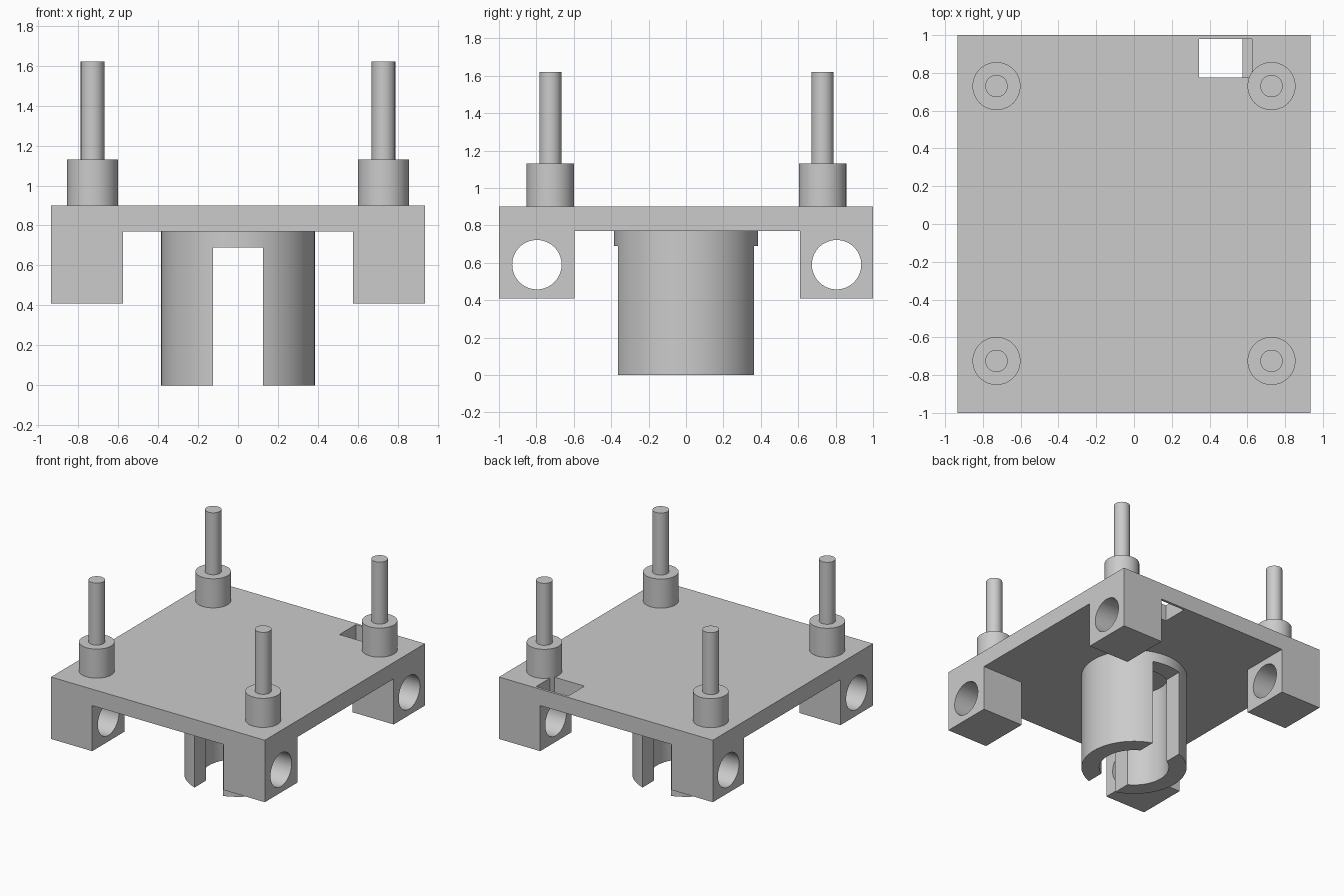
import bpy

if "Cube" in bpy.data.objects:
    bpy.data.objects.remove(bpy.data.objects["Cube"], do_unlink=True)

grey = bpy.data.materials.new("plain_grey")
grey.use_nodes = True
colour = (0.6, 0.6, 0.6, 1)
grey.diffuse_color = colour
grey.node_tree.nodes["Principled BSDF"].inputs["Base Color"].default_value = colour


def finish(name):
    obj = bpy.context.object
    obj.name = name
    obj.data.materials.append(grey)
    bpy.ops.object.transform_apply(location=True, rotation=True, scale=True)
    return obj


def box(name, x, y, z):
    """Box from (low, high) ranges on each axis."""
    bpy.ops.mesh.primitive_cube_add(size=1, location=[sum(r) / 2 for r in (x, y, z)])
    bpy.context.object.scale = [r[1] - r[0] for r in (x, y, z)]
    return finish(name)


def rod(name, centre, radius, length, rotation=(0, 0, 0)):
    bpy.ops.mesh.primitive_cylinder_add(vertices=64, radius=radius, depth=length,
                                        location=centre, rotation=rotation)
    return finish(name)


def upright(name, x, y, radius, low, high):
    return rod(name, (x, y, (low + high) / 2), radius, high - low)


def combine(obj, other, operation):
    """Apply a boolean and remove the helper object."""
    mod = obj.modifiers.new("boolean", 'BOOLEAN')
    mod.operation = operation
    mod.solver = 'EXACT'
    mod.object = other
    bpy.context.view_layer.objects.active = obj
    bpy.ops.object.modifier_apply(modifier=mod.name)
    bpy.data.objects.remove(other, do_unlink=True)


def smooth(obj):
    bpy.ops.object.select_all(action='DESELECT')
    obj.select_set(True)
    bpy.context.view_layer.objects.active = obj
    bpy.ops.object.shade_smooth_by_angle(angle=0.6)


PLATE_LOW, PLATE_TOP = 0.77, 0.9

# Base plate with a rectangular opening near the back left corner
plate = box("base_plate", (-0.935, 0.935), (-1, 1), (PLATE_LOW, PLATE_TOP))
combine(plate, box("opening_cutter", (0.345, 0.625), (0.775, 0.98), (0.7, 1)), 'DIFFERENCE')

# Corner legs merged into the plate
for x in ((-0.935, -0.575), (0.575, 0.935)):
    for y in ((-1, -0.595), (0.61, 1)):
        combine(plate, box("leg", x, y, (0.41, PLATE_LOW)), 'UNION')

# Sideways holes through the legs
for y in (-0.797, 0.805):
    combine(plate, rod("leg_hole_cutter", (0, y, 0.59), 0.132, 3, (0, 1.5708, 0)), 'DIFFERENCE')
smooth(plate)

# Slotted socket under the plate
socket = upright("slotted_socket", 0, 0, 0.385, 0, 0.8)
combine(socket, upright("bore_cutter", 0, 0, 0.255, -0.1, 0.9), 'DIFFERENCE')
combine(socket, box("slot_cutter", (-0.125, 0.125), (-1, 1), (-0.1, 0.69)), 'DIFFERENCE')
smooth(socket)

# Stepped mounting posts
for side, x in (("right", -0.728), ("left", 0.728)):
    for end, y in (("front", -0.725), ("back", 0.73)):
        smooth(upright(f"{end}_{side}_boss", x, y, 0.127, 0.775, 1.13))
        smooth(upright(f"{end}_{side}_pin", x, y, 0.059, 1.1, 1.62))
